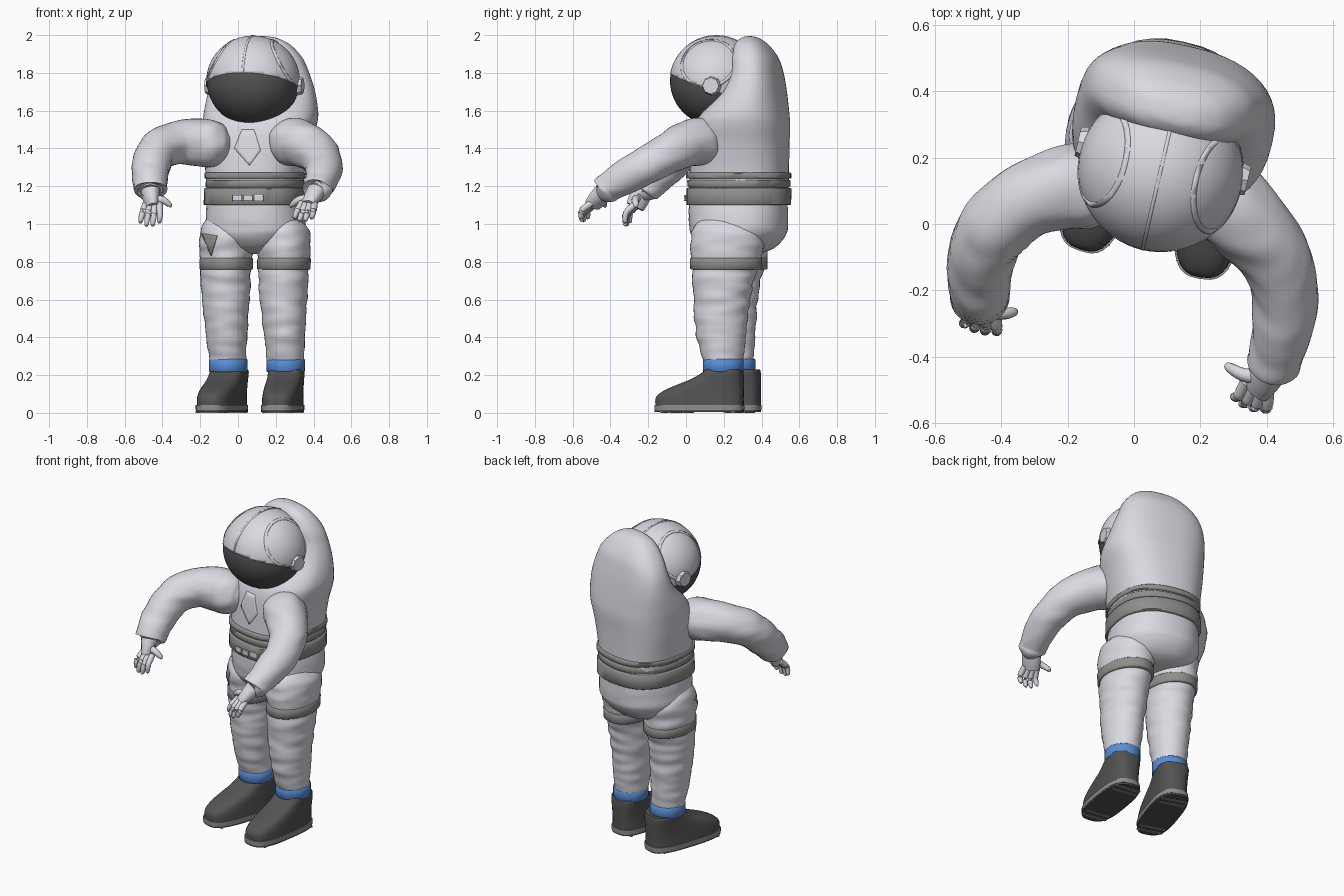
import bpy, bmesh, math
from mathutils import Vector, Matrix, noise
from mathutils.bvhtree import BVHTree

if "Cube" in bpy.data.objects:
    bpy.data.objects.remove(bpy.data.objects["Cube"])

YAW = math.radians(-13)


def material(name, *rgb):
    m = bpy.data.materials.new(name)
    m.use_nodes = True
    m.diffuse_color = (*rgb, 1)
    m.node_tree.nodes["Principled BSDF"].inputs["Base Color"].default_value = (*rgb, 1)
    return m


SUIT = material("suit_white", 0.7, 0.7, 0.76)
GREY = material("strap_grey", 0.28, 0.275, 0.265)
DARK = material("boot_and_visor_dark", 0.088, 0.088, 0.088)
BLUE = material("ankle_blue", 0.1, 0.27, 0.68)


def finish(name, bm, mat, angle=50):
    bmesh.ops.recalc_face_normals(bm, faces=bm.faces)
    me = bpy.data.meshes.new(name)
    bm.to_mesh(me)
    bm.free()
    me.materials.append(mat)
    ob = bpy.data.objects.new(name, me)
    bpy.context.collection.objects.link(ob)
    bpy.ops.object.select_all(action="DESELECT")
    ob.select_set(True)
    bpy.context.view_layer.objects.active = ob
    bpy.ops.object.shade_smooth_by_angle(angle=math.radians(angle))
    return ob


def spline(rings, steps):
    # Catmull-Rom interpolation through the ring values
    p = [rings[0]] + list(rings) + [rings[-1]]
    out = []
    for i in range(len(rings) - 1):
        for s in range(steps):
            t = s / steps
            out.append([0.5 * (2 * b + (c - a) * t + (2 * a - 5 * b + 4 * c - d) * t * t
                        + (3 * b - a - 3 * c + d) * t ** 3)
                        for a, b, c, d in zip(*p[i:i + 4])])
    return out + [list(rings[-1])]


def loft(name, rings, mat, steps=5, sides=32, yaw=0, power=2, wrinkle=0, follow=False):
    # Skin rings (x, y, z, radius a, radius b), level or square to the path
    rings = spline(rings, steps)
    bm = bmesh.new()
    loops = []
    for i, (x, y, z, a, b) in enumerate(rings):
        rot = Matrix.Rotation(yaw, 3, "Z")
        if follow:
            ahead = Vector(rings[min(i + 1, len(rings) - 1)][:3])
            tangent = ahead - Vector(rings[max(i - 1, 0)][:3])
            side = tangent.cross(Vector((0.3, 0.6, 1))).normalized()
            up = side.cross(tangent).normalized()
            rot = Matrix((side, up, tangent.normalized())).transposed()
        loop = []
        for k in range(sides):
            t = math.tau * k / sides
            c, s = math.cos(t), math.sin(t)
            v = Vector((a * math.copysign(abs(c) ** (2 / power), c),
                        b * math.copysign(abs(s) ** (2 / power), s), 0))
            p = Vector((x, y, z)) + rot @ v
            n = noise.noise(Vector((p.x * 6, p.y * 6, p.z * 22)))
            loop.append(bm.verts.new(p + rot @ v * (wrinkle * n)))
        loops.append(loop)
    for lo, hi in zip(loops, loops[1:]):
        for k in range(sides):
            j = (k + 1) % sides
            bm.faces.new((lo[k], lo[j], hi[j], hi[k]))
    bm.faces.new(loops[0])
    bm.faces.new(loops[-1])
    return finish(name, bm, mat)


def band(name, x, y, z0, z1, a, b, mat, yaw=0, power=2):
    e = 0.004
    loft(name, [(x, y, z0, a - e, b - e), (x, y, z0 + e, a, b), (x, y, z1 - e, a, b),
                (x, y, z1, a - e, b - e)], mat, 1, 40, yaw, power, 0.02)


def plate(name, outline, target, mat, lift=0.006):
    # Thin patch projected from the front onto a part
    me = target.data
    tree = BVHTree.FromPolygons([v.co for v in me.vertices], [p.vertices for p in me.polygons])
    bm = bmesh.new()
    bm.faces.new([bm.verts.new((x, -1, z)) for x, z in outline])
    bmesh.ops.triangulate(bm, faces=bm.faces)
    bmesh.ops.subdivide_edges(bm, edges=bm.edges, cuts=6, use_grid_fill=True)
    for v in bm.verts:
        hit = tree.ray_cast(v.co, Vector((0, 1, 0)))[0]
        if hit:
            v.co = hit + Vector((0, -lift, 0))
    ob = finish(name, bm, mat)
    ob.modifiers.new("thickness", "SOLIDIFY").thickness = 0.008


# Torso, swelling upward into the backpack hood
torso = loft("torso_and_backpack", [
    (.088, .277, 1.11, .245, .26), (.09, .282, 1.27, .256, .257), (.1, .288, 1.42, .28, .252),
    (.115, .298, 1.52, .298, .243), (.122, .316, 1.59, .302, .218), (.125, .36, 1.7, .286, .158),
    (.122, .374, 1.8, .258, .126), (.125, .364, 1.88, .218, .112), (.125, .347, 1.95, .152, .08),
    (.125, .338, 1.985, .08, .042), (.125, .335, 1.994, .02, .012)],
    SUIT, 6, 48, YAW, 2.5)
hips = loft("hips", [
    (.088, .277, 1.13, .245, .26), (.092, .278, 1.0, .262, .258), (.092, .278, .94, .248, .245),
    (.085, .28, .88, .2, .195), (.08, .28, .85, .13, .13), (.08, .27, .84, .05, .06)],
    SUIT, 6, 40, YAW, 2.3, 0.015)
plate("chest_panel", [(.06, 1.31), (.12, 1.39), (.085, 1.5), (.02, 1.5), (-.02, 1.4)],
      torso, SUIT, 0.002)

# Belt rows with the three buckle tabs
for i, (z0, z1, grow) in enumerate([(1.1, 1.19, .012), (1.194, 1.234, .006), (1.24, 1.272, .011)]):
    band(f"belt_row_{i + 1}", .089, .279, z0, z1, .25 + grow, .263 + grow, GREY, YAW, 2.4)
for i in range(3):
    x = -.026 + .056 * i
    plate(f"buckle_tab_{i + 1}", [(x, 1.123), (x + .048, 1.123), (x + .048, 1.153), (x, 1.153)],
          bpy.data.objects["belt_row_1"], SUIT)

# Helmet: visor ball, tilted shell, seam ridges and ear pads
HEAD = Matrix.Translation((.08, .16, 1.757)) @ Matrix.Rotation(YAW, 4, "Z")
BROW = (Vector((0, -.245, .045)), Vector((0, .34, 1)))


def helmet_part(name, scale, mat, cuts):
    bm = bmesh.new()
    bmesh.ops.create_uvsphere(bm, u_segments=64, v_segments=40, radius=1)
    bmesh.ops.scale(bm, vec=Vector((.248, .247, .24)) * scale, verts=bm.verts)
    for point, normal in cuts:
        bmesh.ops.bisect_plane(bm, geom=bm.verts[:] + bm.edges[:] + bm.faces[:],
                               plane_co=point, plane_no=normal, clear_inner=True)
    bm.transform(HEAD)
    ob = finish(name, bm, mat)
    if cuts:
        ob.modifiers.new("thickness", "SOLIDIFY").thickness = 0.008


helmet_part("visor", 0.99, DARK, [])
helmet_part("helmet_shell", 1.0, SUIT, [BROW])
for label, x, lean in (("right", -.23, .55), ("middle", 0, 0), ("left", .23, -.55)):
    n = Vector((1, 0, -lean)).normalized()
    c = Vector((x, 0, 0))
    helmet_part(f"helmet_seam_{label}", 1.012, SUIT, [BROW, (c - n * .005, n), (c + n * .005, -n)])
for label, s in (("right", -1), ("left", 1)):
    bm = bmesh.new()
    bmesh.ops.create_cone(bm, cap_ends=True, segments=8, radius1=.054, radius2=.044, depth=.035)
    bm.transform(HEAD @ Matrix.Translation((s * .245, .03, -.025))
                 @ Matrix.Rotation(s * math.pi / 2, 4, "Y"))
    finish(f"ear_pad_{label}", bm, SUIT, 20)

# Legs, straps and boots; the right foot stands further back
LEG = [(.23, .22, 1.05, .08, .12), (.242, .22, .95, .139, .195), (.242, .212, .8, .136, .184),
       (.24, .197, .7, .133, .163), (.242, .187, .55, .122, .146), (.246, .188, .4, .108, .13),
       (.251, .195, .28, .098, .106), (.252, .197, .235, .09, .095)]
BOOT = [(.04, -.165, .305, .098), (.085, -.16, .305, .096), (.12, -.115, .306, .095),
        (.15, -.045, .306, .094), (.18, .03, .306, .093), (.215, .09, .302, .094),
        (.23, .1, .298, .09)]
for label, dx, lag, turn in (("left", 0, 0, -9), ("right", -.305, 1, -18)):
    def shift(z):
        return lag * (.075 - .045 * z)

    slim = 1 - .06 * lag
    leg = loft(f"leg_{label}", [(x + dx, y + shift(z), z, a, b * slim) for x, y, z, a, b in LEG],
               SUIT, 10, 36, wrinkle=.06)
    if lag:
        plate("thigh_pocket", [(-.195, .95), (-.112, .938), (-.143, .83)], leg, GREY)
    band(f"thigh_strap_{label}", .243 + dx, .212 + shift(.8), .76, .82, .142, .192 * slim, GREY)
    band(f"ankle_band_{label}", .253 + dx, .197 + shift(.25), .217, .285, .101, .107, BLUE)

    pivot = Vector((.257 + dx, .2 + shift(.1), 0))
    yaw = math.radians(turn)
    spin = Matrix.Rotation(yaw, 3, "Z")

    def foot_ring(z, toe, heel, w):
        heel += .02 * lag
        c = pivot + spin @ Vector((0, (toe + heel) / 2 - .2, 0))
        return (c.x, c.y, z, w, (heel - toe) / 2)

    loft(f"boot_{label}", [foot_ring(*r) for r in BOOT], DARK, 4, 36, yaw, 2.9)
    loft(f"sole_rim_{label}", [foot_ring(z, -.17, .309, .103) for z in (.014, .042)],
         GREY, 1, 36, yaw, 3)
    loft(f"sole_{label}", [foot_ring(z, -.168, .306, .101) for z in (.004, .014)],
         DARK, 1, 36, yaw, 3)
    for i, y in enumerate((-.12, -.075, .22, .265)):
        bm = bmesh.new()
        bmesh.ops.create_cube(bm, size=1)
        bm.transform(Matrix.Translation(pivot) @ spin.to_4x4()
                     @ Matrix.Translation((0, y - .2, .004)) @ Matrix.Diagonal((.16, .016, .008, 1)))
        finish(f"tread_{label}_{i + 1}", bm, GREY)


# Arms: sleeve, glove palm, four curled fingers and a thumb
def arm(label, path, palm, across, reach, thumb):
    rings = [(*p, r, r) for *p, r in path]
    loft(f"arm_{label}", rings, SUIT, 8, 32, wrinkle=.07, follow=True)
    wrist, palm, across, reach = Vector(path[-1][:3]), Vector(palm), Vector(across), Vector(reach)
    loft(f"palm_{label}", [(*wrist, .056, .05), (*wrist.lerp(palm, .6), .056, .04),
                           (*palm, .05, .03)], SUIT, 4, 16, follow=True)
    for i in range(4):
        base = palm + across * (i - 1.5) * .75 - reach * .12
        length = .85 if i in (0, 3) else 1
        mid = base + reach * .5 * length + across * (i - 1.5) * .2 + Vector((0, -.02, 0))
        tip = base + reach * length + across * (i - 1.5) * .25
        loft(f"finger_{label}_{i + 1}", [(*base, .018, .018), (*mid, .017, .017),
             (*tip, .012, .012), (*(tip + reach * .06), .004, .004)], SUIT, 4, 10, follow=True)
    thumb = Vector(thumb)
    root = wrist.lerp(palm, .5)
    knuckle = root.lerp(thumb, .6) + Vector((0, -.01, .015))
    loft(f"thumb_{label}", [(*root, .024, .024), (*knuckle, .02, .02), (*thumb, .014, .014),
         (*(thumb + Vector((0, 0, -.012))), .004, .004)], SUIT, 4, 10, follow=True)


arm("right", [(-.038, .115, 1.425, .02), (-.046, .115, 1.425, .055), (-.075, .115, 1.425, .095),
              (-.14, .112, 1.428, .126), (-.22, .105, 1.432, .125), (-.33, .065, 1.43, .112),
              (-.425, -.02, 1.385, .108), (-.462, -.12, 1.295, .1), (-.465, -.205, 1.21, .092),
              (-.465, -.225, 1.18, .087), (-.465, -.228, 1.176, .05)],
    (-.455, -.27, 1.09), (-.033, .008, 0), (-.015, -.055, -.105), (-.362, -.265, 1.1))
arm("left", [(.22, .15, 1.435, .02), (.223, .143, 1.435, .06), (.238, .122, 1.435, .1),
             (.278, .075, 1.433, .127), (.338, .01, 1.423, .123), (.42, -.09, 1.375, .11),
             (.453, -.2, 1.315, .101), (.45, -.3, 1.26, .094), (.425, -.4, 1.2, .08),
             (.418, -.425, 1.178, .077), (.415, -.43, 1.175, .045)],
    (.367, -.495, 1.1), (.03, -.012, 0), (-.03, -.06, -.09), (.285, -.43, 1.1))
